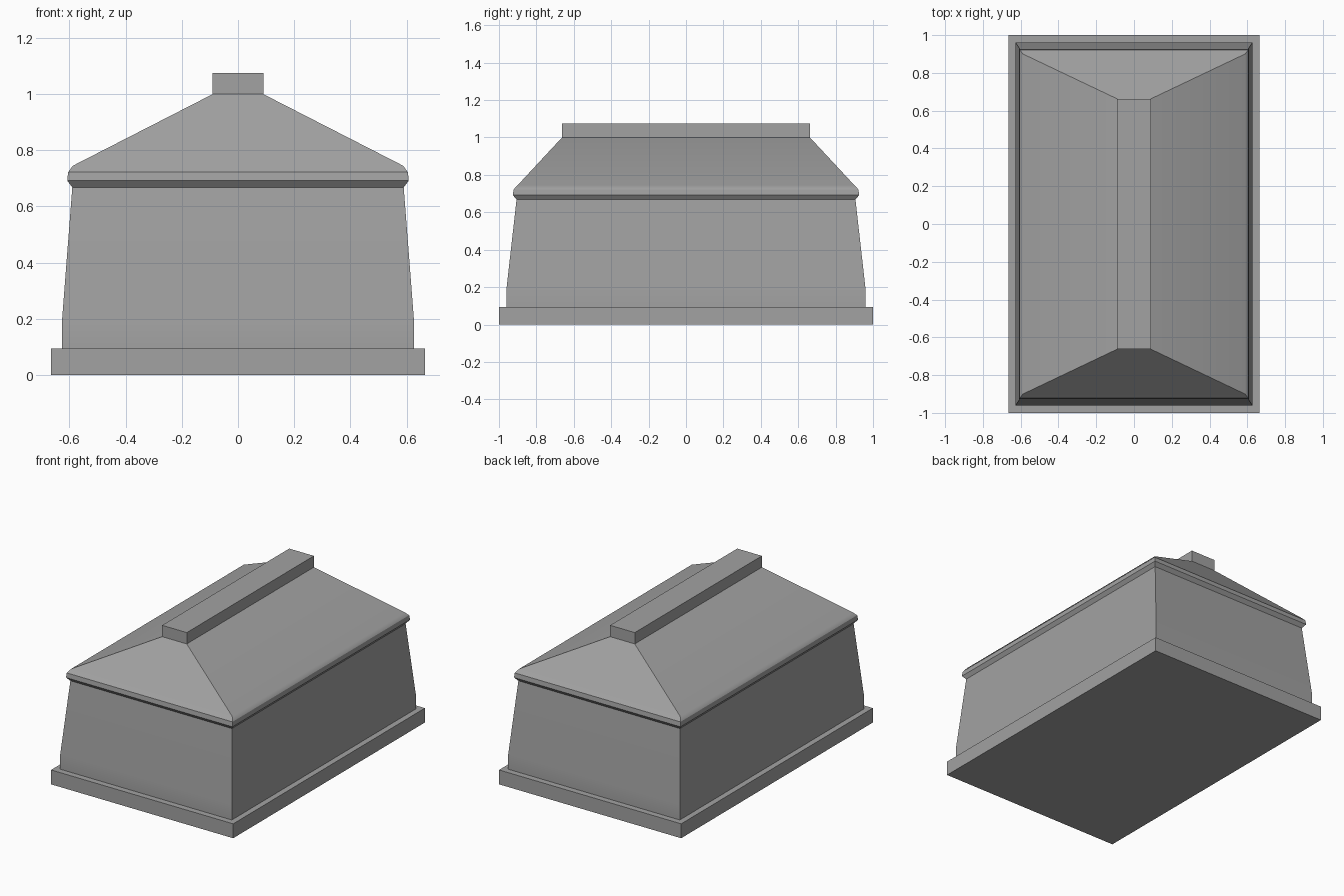
import bpy
import bmesh
import math

cube = bpy.data.objects.get("Cube")
if cube:
    bpy.data.objects.remove(cube, do_unlink=True)

stone = bpy.data.materials.new("grey_stone")
stone.use_nodes = True
colour = (0.36, 0.36, 0.36, 1.0)
stone.diffuse_color = colour
stone.node_tree.nodes["Principled BSDF"].inputs["Base Color"].default_value = colour


def stacked_block(name, levels):
    """Closed block from rectangles given as (half width, half depth, height)."""
    bm = bmesh.new()
    rings = [[bm.verts.new((sx * w, sy * d, z))
              for sx, sy in ((-1, -1), (1, -1), (1, 1), (-1, 1))]
             for w, d, z in levels]
    for low, high in zip(rings, rings[1:]):
        for i in range(4):
            j = (i + 1) % 4
            bm.faces.new((low[i], low[j], high[j], high[i]))
    bm.faces.new(rings[0][::-1])
    bm.faces.new(rings[-1])
    mesh = bpy.data.meshes.new(name)
    bm.to_mesh(mesh)
    bm.free()
    mesh.materials.append(stone)
    obj = bpy.data.objects.new(name, mesh)
    bpy.context.collection.objects.link(obj)
    # Soften only the shallow bends, weighted toward the large faces
    bpy.ops.object.select_all(action="DESELECT")
    obj.select_set(True)
    bpy.context.view_layer.objects.active = obj
    bpy.ops.object.shade_smooth_by_angle(angle=math.radians(30))
    normals = obj.modifiers.new("Weighted normals", "WEIGHTED_NORMAL")
    normals.keep_sharp = True
    return obj


# Plinth
stacked_block("base_plinth", [(0.665, 1.0, 0), (0.665, 1.0, 0.095)])

# Upright foot, then tapering walls
stacked_block("tapered_body", [(0.627, 0.96, 0.095), (0.627, 0.96, 0.19),
                               (0.59, 0.906, 0.668)])

# Overhanging lip, rounded eave and hipped roof
stacked_block("hipped_lid", [(0.59, 0.906, 0.668), (0.608, 0.926, 0.692),
                             (0.605, 0.922, 0.722), (0.588, 0.9, 0.745),
                             (0.09, 0.663, 1.0)])

# Ridge cap
stacked_block("ridge_cap", [(0.09, 0.663, 1.0), (0.09, 0.663, 1.075)])
